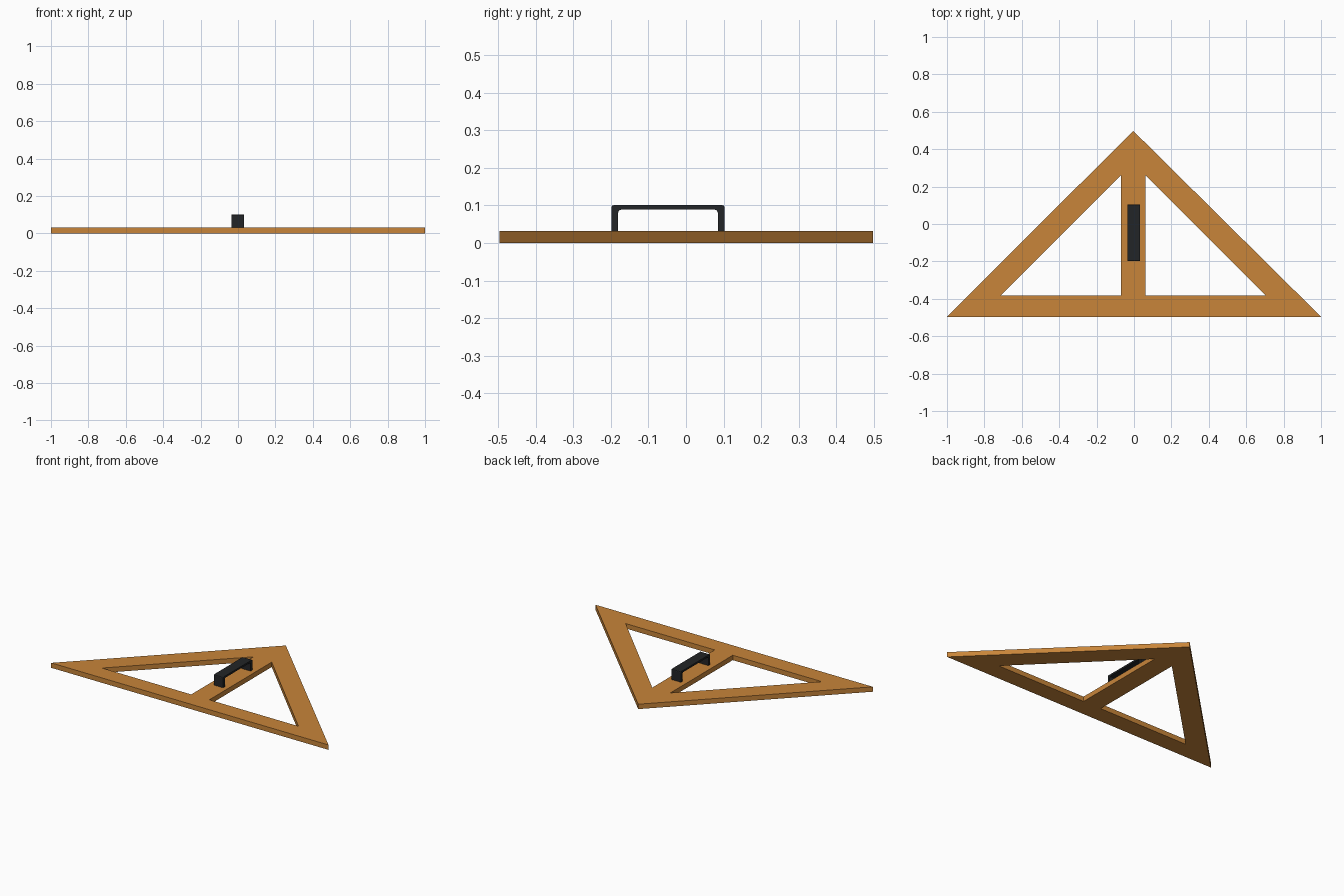
import bpy, bmesh
from mathutils import Vector

if "Cube" in bpy.data.objects:
    bpy.data.objects.remove(bpy.data.objects["Cube"])


def material(name, rgb):
    m = bpy.data.materials.new(name)
    m.diffuse_color = (*rgb, 1)
    m.use_nodes = True
    m.node_tree.nodes["Principled BSDF"].inputs["Base Color"].default_value = m.diffuse_color
    return m


def extruded(name, loops, to_3d, direction, mat):
    """Fill outline loops (first outer, others holes) and extrude them."""
    bm = bmesh.new()
    edges = []
    for loop in loops:
        vs = [bm.verts.new(to_3d(a, b)) for a, b in loop]
        edges += [bm.edges.new((v, vs[(i + 1) % len(vs)])) for i, v in enumerate(vs)]
    bmesh.ops.triangle_fill(bm, use_beauty=True, use_dissolve=False, edges=edges)
    ext = bmesh.ops.extrude_face_region(bm, geom=bm.faces[:])
    moved = [g for g in ext["geom"] if isinstance(g, bmesh.types.BMVert)]
    bmesh.ops.translate(bm, verts=moved, vec=Vector(direction))
    bmesh.ops.recalc_face_normals(bm, faces=bm.faces[:])
    me = bpy.data.meshes.new(name)
    bm.to_mesh(me)
    bm.free()
    me.materials.append(mat)
    ob = bpy.data.objects.new(name, me)
    bpy.context.collection.objects.link(ob)
    return ob


wood = material("warm wood", (0.58, 0.235, 0.042))
black = material("black plastic", (0.016, 0.018, 0.020))

THICK = 0.032

# Triangular board with two triangular windows either side of a centre bar
outer = [(-1, -0.496), (1, -0.496), (-0.004, 0.498)]
left_window = [(-0.713, -0.383), (-0.069, -0.383), (-0.069, 0.26)]
right_window = [(0.704, -0.383), (0.061, -0.383), (0.061, 0.26)]
extruded("triangle_board", [outer, left_window, right_window],
         lambda x, y: (x, y, 0), (0, 0, THICK), wood)

# Bridge handle: side profile in y/z, half of it mirrored about its middle
MID = -0.048
half = [(0.151, THICK), (0.151, 0.095), (0.149, 0.099), (0.144, 0.101)]
inner_half = [(0.124, 0.089), (0.130, 0.087), (0.133, 0.080), (0.133, THICK)]


def flip(pts):
    return [(-y, z) for y, z in reversed(pts)]


profile = half + flip(half) + flip(inner_half) + inner_half
extruded("handle", [profile],
         lambda y, z: (-0.035, MID + y, z), (0.067, 0, 0), black)
